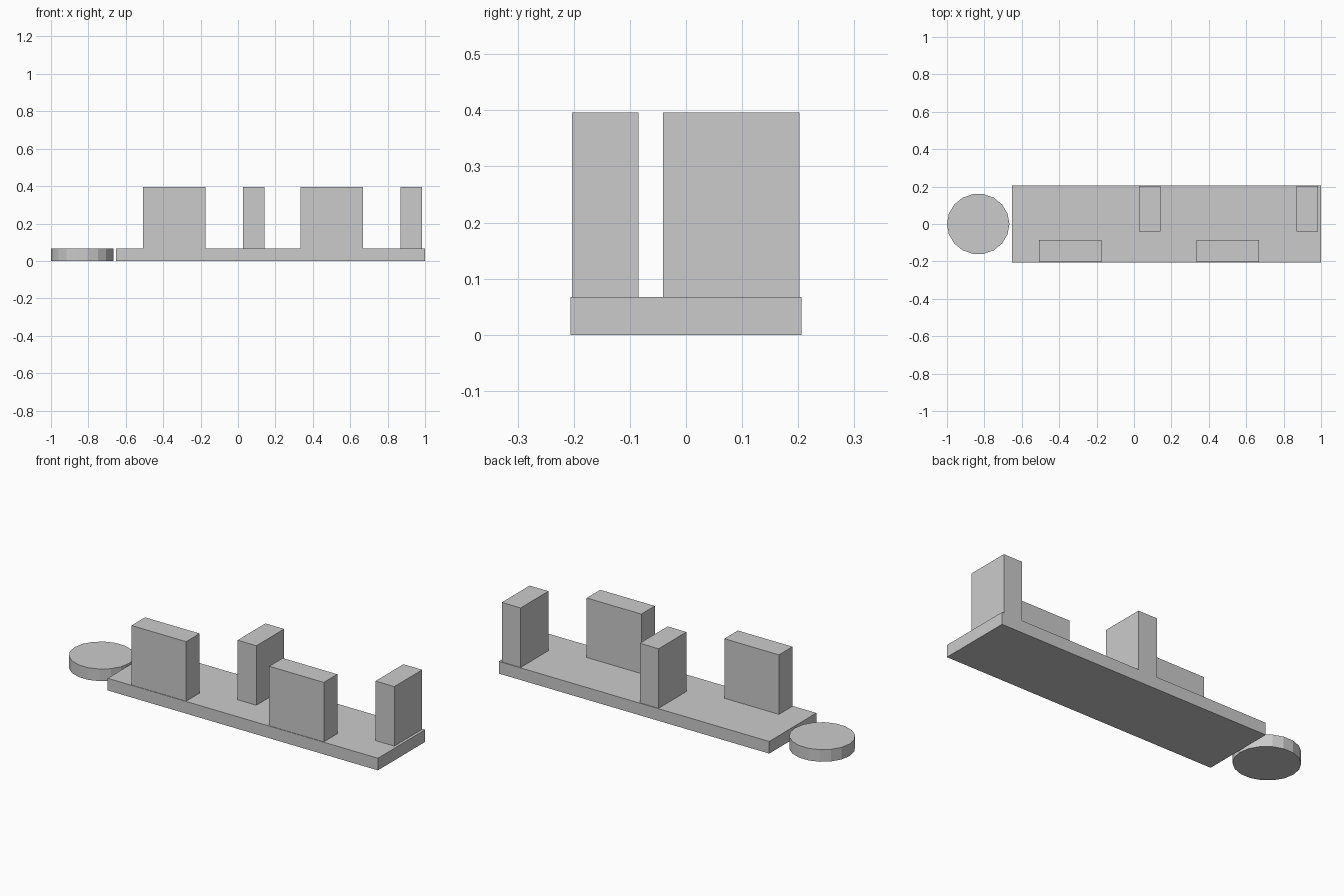
import bpy

if "Cube" in bpy.data.objects:
    bpy.data.objects.remove(bpy.data.objects["Cube"])

H = 0.067    # thickness of base and disc
TOP = 0.396  # top of the upright blocks


def box(name, x0, x1, y0, y1, z0, z1):
    bpy.ops.mesh.primitive_cube_add(
        size=1, location=((x0 + x1) / 2, (y0 + y1) / 2, (z0 + z1) / 2))
    ob = bpy.context.object
    ob.name = name
    ob.scale = (x1 - x0, y1 - y0, z1 - z0)
    bpy.ops.object.transform_apply(location=False, rotation=False, scale=True)
    return ob


# Long base plate
box("base_plate", -0.653, 1.0, -0.206, 0.206, 0, H)

# Wide blocks along the front edge, narrow deep blocks along the back edge
for i, x in enumerate((-0.509, 0.333)):
    box(f"front_block_{i + 1}", x, x + 0.334, -0.203, -0.085, H, TOP)
for i, x in enumerate((0.026, 0.87)):
    box(f"back_block_{i + 1}", x, x + 0.115, -0.041, 0.202, H, TOP)

# Separate low disc at the left end
bpy.ops.mesh.primitive_cylinder_add(
    vertices=18, radius=1, depth=H, location=(-0.833, 0, H / 2),
    rotation=(0, 0, 1.5707963))
disc = bpy.context.object
disc.name = "end_disc"
bpy.ops.object.transform_apply(location=False, rotation=True, scale=False)
disc.scale = (0.167, 0.162, 1)
bpy.ops.object.transform_apply(location=False, rotation=False, scale=True)
